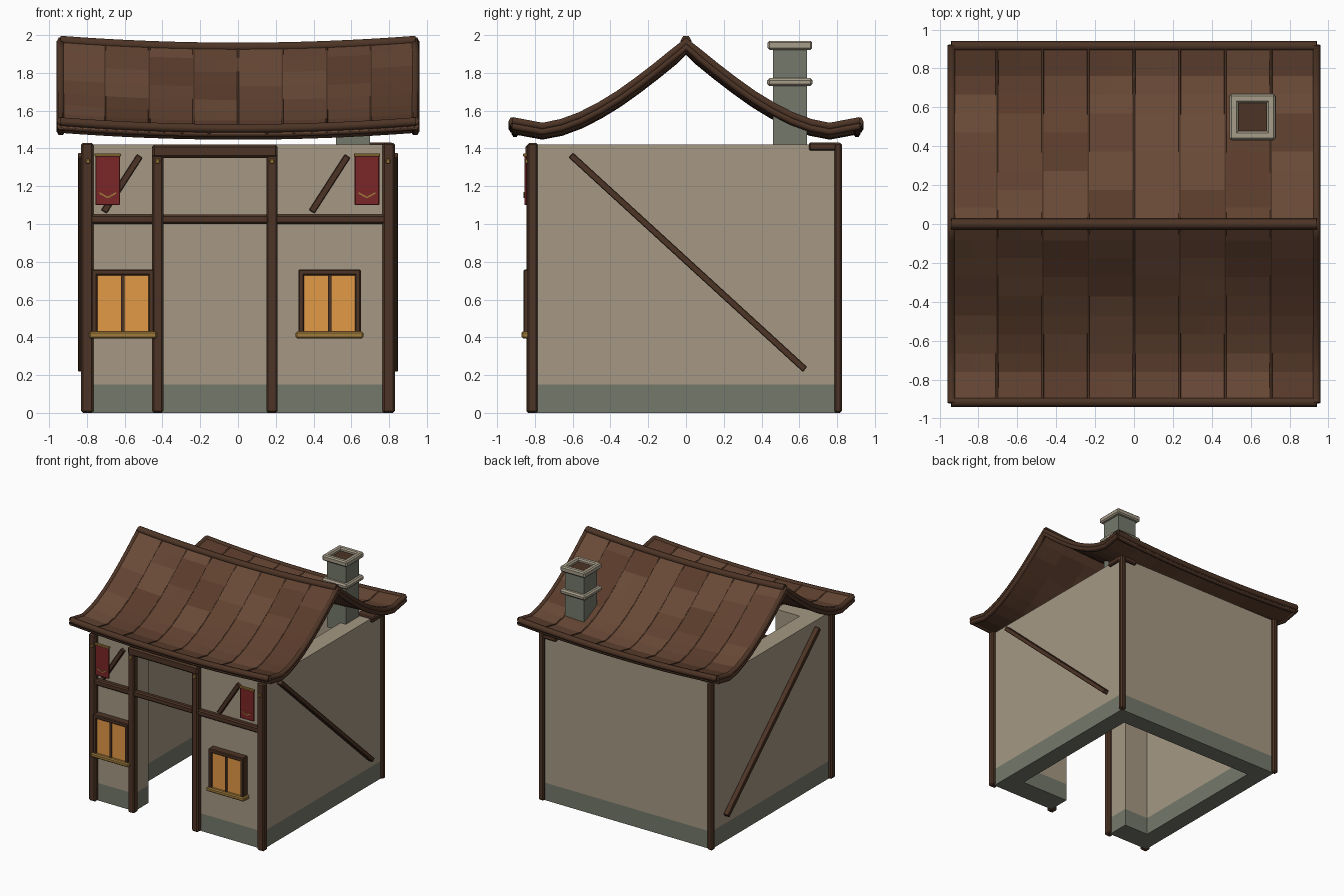
import bpy, bmesh, random
from mathutils import Vector, Matrix

if "Cube" in bpy.data.objects:
    bpy.data.objects.remove(bpy.data.objects["Cube"])

random.seed(4)


def mat(name, r, g, b):
    m = bpy.data.materials.new(name)
    m.diffuse_color = [(c / 255) ** 2.2 for c in (r, g, b)] + [1]
    m.use_nodes = True
    m.node_tree.nodes["Principled BSDF"].inputs["Base Color"].default_value = m.diffuse_color
    return m


PLASTER = mat("plaster", 164, 151, 130)
STONE = mat("stone", 116, 120, 106)
CAP = mat("cap_stone", 165, 156, 136)
WOOD = mat("wood", 78, 55, 42)
GLOW = mat("window_glow", 226, 152, 72)
GOLD = mat("gold", 158, 122, 62)
RED = mat("red_cloth", 122, 42, 44)
TILES = [mat("tile_%d" % i, *c) for i, c in
         enumerate([(104, 74, 57), (97, 68, 52), (90, 62, 47)])]


def finish(name, bm, mats):
    me = bpy.data.meshes.new(name)
    bm.to_mesh(me)
    bm.free()
    for m in mats:
        me.materials.append(m)
    ob = bpy.data.objects.new(name, me)
    bpy.context.collection.objects.link(ob)
    return ob


def block(name, m, size, matrix, bevel):
    bm = bmesh.new()
    bmesh.ops.create_cube(bm, size=1)
    bmesh.ops.scale(bm, vec=size, verts=bm.verts)
    if bevel:
        bmesh.ops.bevel(bm, geom=bm.edges[:], offset=bevel, segments=1, affect='EDGES')
    bmesh.ops.transform(bm, matrix=matrix, verts=bm.verts)
    return finish(name, bm, [m])


def box(name, m, x0, x1, y0, y1, z0, z1, bevel=0.0):
    centre = Vector((x0 + x1, y0 + y1, z0 + z1)) / 2
    return block(name, m, (x1 - x0, y1 - y0, z1 - z0), Matrix.Translation(centre), bevel)


def beam(name, m, a, b, w, d, axis, bevel=0.004):
    # bar from a to b, d deep along the given axis
    a, b, axis = Vector(a), Vector(b), Vector(axis)
    z = (b - a).normalized()
    x = axis.cross(z)
    rot = Matrix((x, axis, z)).transposed().to_4x4()
    return block(name, m, (w, d, (b - a).length), Matrix.Translation((a + b) / 2) @ rot, bevel)


def tube(name, m, pts, r):
    cu = bpy.data.curves.new(name, 'CURVE')
    cu.dimensions = '3D'
    cu.bevel_depth, cu.bevel_resolution, cu.use_fill_caps = r, 1, True
    sp = cu.splines.new('POLY')
    sp.points.add(len(pts) - 1)
    for p, co in zip(sp.points, pts):
        p.co = (*co, 1)
    tmp = bpy.data.objects.new(name + "_path", cu)
    me = bpy.data.meshes.new_from_object(tmp)
    bpy.data.objects.remove(tmp)
    me.materials.clear()
    me.materials.append(m)
    ob = bpy.data.objects.new(name, me)
    bpy.context.collection.objects.link(ob)
    return ob


# Walls with stone footing
TOP, FOOT = 1.42, 0.15
walls = {"left_wall": (-.8, -.65, -.8, .8), "right_wall": (.65, .8, -.8, .8),
         "back_wall": (-.65, .65, .65, .8),
         "front_pier_left": (-.65, -.42, -.8, -.61), "front_pier_right": (.2, .65, -.8, -.61)}
for n, r in walls.items():
    box(n, PLASTER, *r, FOOT, TOP)
    box(n + "_footing", STONE, *r, 0, FOOT)

# Timber frame
for s, n in ((-1, "left"), (1, "right")):
    x0, x1 = sorted((s * .765, s * .83))
    box("front_post_" + n, WOOD, x0, x1, -.84, -.785, 0, 1.43, .01)
    x0, x1 = sorted((s * .775, s * .825))
    box("back_post_" + n, WOOD, x0, x1, .785, .825, 0, 1.43, .01)
    beam("side_brace_" + n, WOOD, (s * .825, -.61, 1.365), (s * .825, .63, .23),
         .035, .045, (1, 0, 0))
for n, x in (("left", -.425), ("right", .18)):
    box("door_post_" + n, WOOD, x - .03, x + .03, -.845, -.785, 0, 1.40, .01)
box("lintel", WOOD, -.455, .21, -.85, -.785, 1.35, 1.42, .012)
box("cross_rail", WOOD, -.825, .825, -.838, -.79, 1.0, 1.05, .01)
for n, x in (("left", -.71), ("right", .39)):
    beam("front_brace_" + n, WOOD, (x, -.805, 1.065), (x + .19, -.805, 1.36), .035, .04, (0, 1, 0))
box("corner_plate", WOOD, .66, .82, .65, .82, 1.39, 1.432, .008)

# Gold pegs on the posts
for i, x in enumerate((-.795, -.425, .18, .795)):
    box("peg_%d" % i, GOLD, x - .012, x + .012, -.853, -.83, 1.32, 1.344, .004)

# Windows
for n, x in (("left", -.61), ("right", .485)):
    box("window_pane_" + n, GLOW, x - .14, x + .14, -.845, -.79, .42, .74)
    for s in (-1, 1):
        c = x + s * .15
        box("window_jamb_" + n, WOOD, c - .015, c + .015, -.86, -.79, .42, .76, .006)
    box("window_head_" + n, WOOD, x - .165, x + .165, -.86, -.79, .728, .76, .006)
    box("window_mullion_" + n, WOOD, x - .009, x + .009, -.856, -.79, .42, .74)
    box("window_sill_" + n, GOLD, x - .18, x + .18, -.872, -.79, .395, .43, .008)

# Banners with rod and chevron
for n, x in (("left", -.69), ("right", .683)):
    box("banner_" + n, RED, x - .065, x + .065, -.856, -.842, 1.10, 1.365, .003)
    box("banner_rod_" + n, GOLD, x - .07, x + .07, -.862, -.84, 1.358, 1.374, .003)
    for s in (-1, 1):
        beam("banner_chevron_" + n, GOLD, (x, -.857, 1.14), (x + s * .045, -.857, 1.165),
             .008, .006, (0, 1, 0), 0)

# Roof: curved slope that also sags toward the middle
SLOPE = [(0, 1.955), (.07, 1.895), (.16, 1.822), (.26, 1.745), (.36, 1.674), (.46, 1.613),
         (.56, 1.562), (.66, 1.525), (.76, 1.505), (.92, 1.535)]
PROFILE = [(-y, z) for y, z in reversed(SLOPE)] + SLOPE[1:]
COLS = 8
XS = [-.94 + 1.88 * i / (COLS * 2) for i in range(COLS * 2 + 1)]


def sag(x):
    return .036 * (1 - (x / .94) ** 2)


bm = bmesh.new()
grid = [[bm.verts.new((x, y, z - sag(x))) for y, z in PROFILE] for x in XS]
shade = {}
for i in range(len(XS) - 1):
    for j in range(len(PROFILE) - 1):
        f = bm.faces.new((grid[i][j], grid[i + 1][j], grid[i + 1][j + 1], grid[i][j + 1]))
        key = (i // 2, (j + (i // 2) % 2) // 2)
        f.material_index = shade.setdefault(key, random.randrange(3))
roof = finish("roof", bm, TILES)
sol = roof.modifiers.new("thickness", 'SOLIDIFY')
sol.thickness, sol.offset = .045, 0

# Tile seams, bargeboards, eaves and ridge
for i in range(1, COLS):
    x = XS[i * 2]
    for s, n in ((-1, "front"), (1, "back")):
        tube("tile_seam_" + n, WOOD, [(x, s * y, z - sag(x) + .022) for y, z in SLOPE], .007)
for s, n in ((-1, "left"), (1, "right")):
    for dz, part in ((.012, "upper"), (-.016, "lower")):
        tube("bargeboard_%s_%s" % (part, n), WOOD,
             [(s * .938, y, z + dz) for y, z in PROFILE], .022)
for s, n in ((-1, "front"), (1, "back")):
    tube("eave_" + n, WOOD, [(x, s * .915, 1.542 - sag(x)) for x in XS], .026)
    tube("eave_lower_" + n, WOOD, [(x, s * .905, 1.512 - sag(x)) for x in XS], .018)
tube("ridge", WOOD, [(x, 0, 1.972 - sag(x)) for x in XS], .028)

# Chimney with two stone collars and a dark flue
CX, CY = .61, .55
box("chimney", STONE, CX - .09, CX + .09, CY - .09, CY + .09, 1.35, 1.935)
box("chimney_collar", CAP, CX - .12, CX + .12, CY - .12, CY + .12, 1.73, 1.772, .012)
box("chimney_flue", WOOD, CX - .08, CX + .08, CY - .08, CY + .08, 1.93, 1.945)
for s in (-1, 1):
    a, b = sorted((s * .072, s * .118))
    box("chimney_cap_side", CAP, CX + a, CX + b, CY - .118, CY + .118, 1.922, 1.97, .01)
    box("chimney_cap_end", CAP, CX - .118, CX + .118, CY + a, CY + b, 1.922, 1.97, .01)
